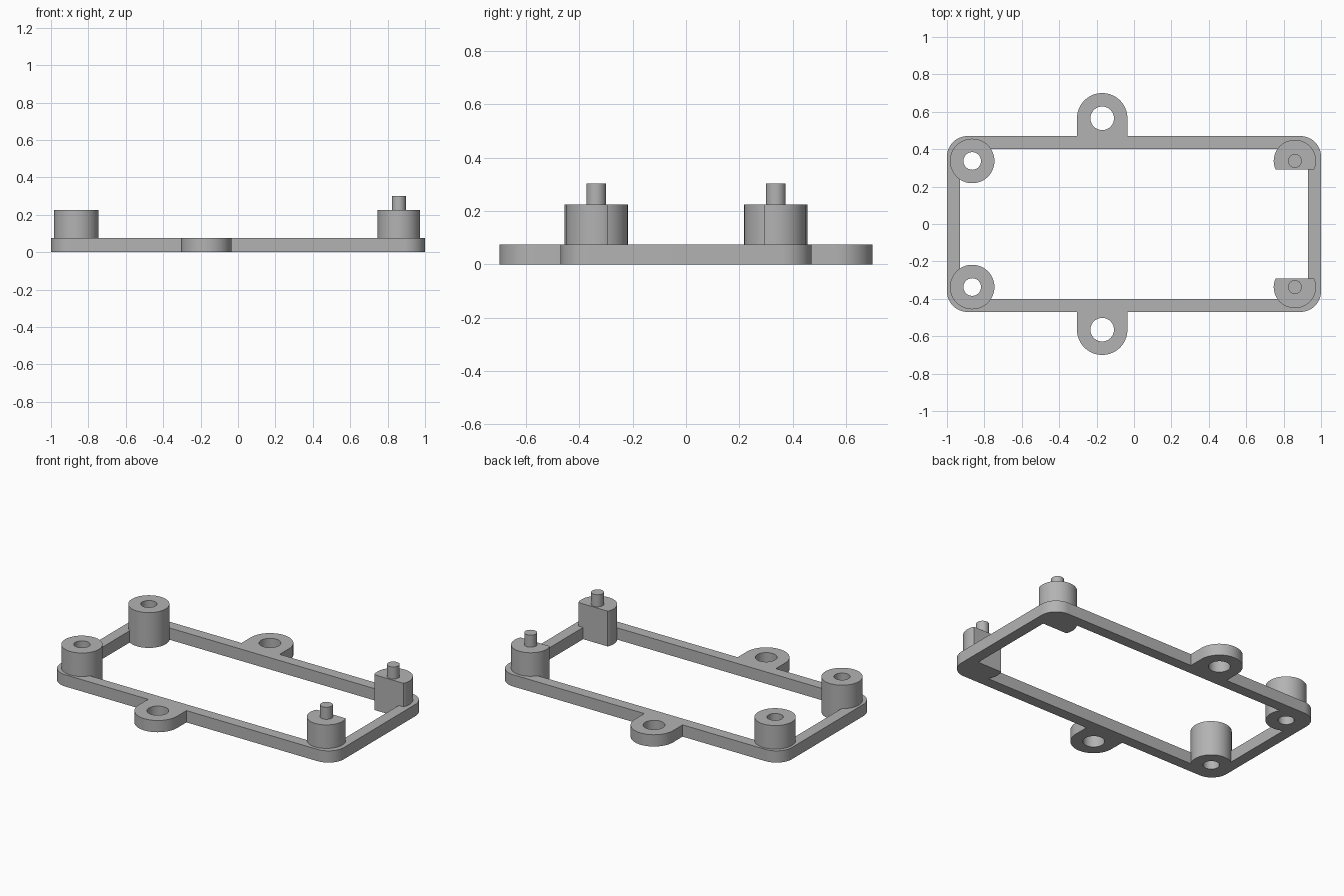
import bpy, bmesh
from math import cos, sin, pi, radians

if "Cube" in bpy.data.objects:
    bpy.data.objects.remove(bpy.data.objects["Cube"])

grey = bpy.data.materials.new("grey plastic")
grey.use_nodes = True
colour = (0.45, 0.45, 0.45, 1)
grey.diffuse_color = colour
grey.node_tree.nodes["Principled BSDF"].inputs["Base Color"].default_value = colour

BASE_H, POST_H, PIN_H = 0.075, 0.225, 0.302
TAB_X, TAB_Y, TAB_R = -0.17, 0.565, 0.135
POST_Y = 0.337


def arc(cx, cy, r, start, end, steps):
    """Points along an arc, angles in degrees."""
    angles = [radians(start + (end - start) * i / steps) for i in range(steps + 1)]
    return [(cx + r * cos(a), cy + r * sin(a)) for a in angles]


def circle(cx, cy, r, steps=64):
    return arc(cx, cy, r, 0, 360, steps)[:-1]


def prism(name, points, z0, z1):
    """Extrude a closed flat profile from z0 to z1."""
    bm = bmesh.new()
    face = bm.faces.new([bm.verts.new((x, y, z0)) for x, y in points])
    top = bmesh.ops.extrude_face_region(bm, geom=[face])["geom"]
    bmesh.ops.translate(bm, vec=(0, 0, z1 - z0),
                        verts=[v for v in top if isinstance(v, bmesh.types.BMVert)])
    bmesh.ops.recalc_face_normals(bm, faces=bm.faces)
    mesh = bpy.data.meshes.new(name)
    bm.to_mesh(mesh)
    bm.free()
    mesh.materials.append(grey)
    obj = bpy.data.objects.new(name, mesh)
    bpy.context.collection.objects.link(obj)
    return obj


def combine(target, other, operation):
    """Apply a boolean and drop the helper."""
    bpy.context.view_layer.objects.active = target
    mod = target.modifiers.new("boolean", "BOOLEAN")
    mod.operation, mod.solver, mod.object = operation, "EXACT", other
    bpy.ops.object.modifier_apply(modifier=mod.name)
    bpy.data.objects.remove(other)


def shade(obj):
    bpy.ops.object.select_all(action="DESELECT")
    obj.select_set(True)
    bpy.context.view_layer.objects.active = obj
    bpy.ops.object.shade_smooth_by_angle(angle=radians(30))


# Rounded rectangular frame with a square-cornered opening
outline = []
for i, (sx, sy) in enumerate([(1, 1), (-1, 1), (-1, -1), (1, -1)]):
    outline += arc(sx * 0.89, sy * 0.36, 0.11, 90 * i, 90 * i + 90, 16)
frame = prism("mounting_frame", outline, 0, BASE_H)
opening = [(-0.93, -0.4), (0.93, -0.4), (0.93, 0.4), (-0.93, 0.4)]
combine(frame, prism("opening_cutter", opening, -0.1, 0.4), "DIFFERENCE")

for side, label in ((1, "back"), (-1, "front")):
    # Screw tab
    tab = arc(TAB_X, TAB_Y, TAB_R, 0, 180, 32)
    tab += [(TAB_X - TAB_R, 0.43), (TAB_X + TAB_R, 0.43)]
    tab = [(x, y * side) for x, y in tab]
    combine(frame, prism("tab", tab, 0, BASE_H), "UNION")

    # Hollow round post
    post = circle(-0.865, side * POST_Y, 0.119)
    combine(frame, prism("hollow_post", post, 0, POST_H), "UNION")

    # Flat-sided post: the circle is cut off towards the middle
    flat = [(x, side * max(y, 0.292)) for x, y in arc(0.86, POST_Y, 0.113, -24.5, 204.5, 48)]
    combine(frame, prism("flat_post", flat, 0, POST_H), "UNION")

    # Through holes
    for x, y, r in ((TAB_X, TAB_Y, 0.063), (-0.865, POST_Y, 0.047)):
        combine(frame, prism("hole_cutter", circle(x, side * y, r, 48), -0.1, 0.4), "DIFFERENCE")

    # Locating pin
    pin = prism(label + "_pin", circle(0.86, side * POST_Y, 0.037, 32), POST_H - 0.01, PIN_H)
    shade(pin)

shade(frame)
